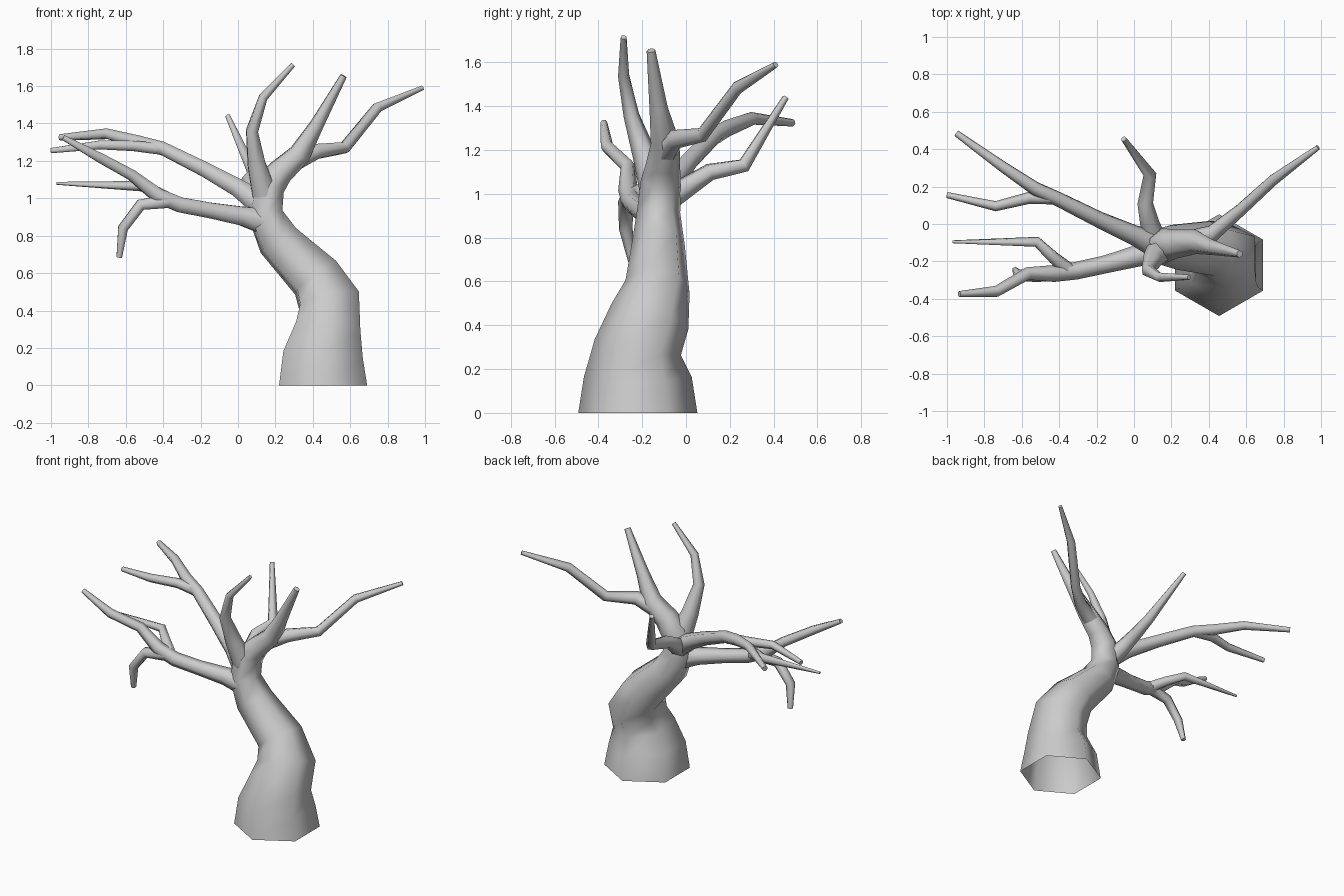
import bpy, bmesh, math
from mathutils import Vector

SIDES = 6


def limb(name, path):
    """Tapered six-sided tube through (x, y, z, radius) stations, closed at the tip."""
    pts = [Vector(p[:3]) for p in path]
    bm = bmesh.new()
    rings = []
    u = Vector((0, 1, 0))
    for i, p in enumerate(pts):
        a = (p - pts[i - 1]).normalized() if i > 0 else Vector()
        b = (pts[i + 1] - p).normalized() if i < len(pts) - 1 else Vector()
        t = (a + b).normalized()
        u = (u - t * u.dot(t)).normalized()
        v = t.cross(u)
        r = path[i][3]
        rings.append([bm.verts.new(p + r * (math.cos(k * math.tau / SIDES) * u
                                            + math.sin(k * math.tau / SIDES) * v))
                      for k in range(SIDES)])
    for lo, hi in zip(rings, rings[1:]):
        for k in range(SIDES):
            n = (k + 1) % SIDES
            bm.faces.new((lo[k], lo[n], hi[n], hi[k]))
    bm.faces.new(rings[-1])
    mesh = bpy.data.meshes.new(name)
    bm.to_mesh(mesh)
    bm.free()
    obj = bpy.data.objects.new(name, mesh)
    bpy.context.collection.objects.link(obj)
    bpy.ops.object.select_all(action='DESELECT')
    obj.select_set(True)
    bpy.context.view_layer.objects.active = obj
    bpy.ops.object.shade_smooth_by_angle(angle=math.radians(65))


# Trunk, open at the ground, running on into the tallest right-hand bough
limb("trunk", [
    (.455, -.22, 0, .272), (.455, -.22, .165, .246), (.48, -.22, .30, .2),
    (.49, -.165, .44, .185), (.415, -.13, .575, .15), (.215, -.125, .775, .122),
    (.145, -.125, .92, .1), (.165, -.115, 1.06, .092), (.225, -.105, 1.14, .078),
    (.33, -.095, 1.235, .066), (.42, -.125, 1.39, .042), (.565, -.16, 1.655, .02)])

# Right-hand bough reaching backwards
limb("right_bough", [
    (.27, -.10, 1.18, .06), (.42, -.05, 1.25, .045), (.57, .075, 1.27, .034),
    (.745, .235, 1.485, .03), (.985, .41, 1.59, .014)])

# Slender upright branch
limb("upright_branch", [
    (.14, -.14, 1.03, .075), (.10, -.19, 1.18, .055), (.075, -.25, 1.36, .036),
    (.135, -.285, 1.54, .026), (.295, -.285, 1.715, .014)])

# Branch at the back
limb("back_branch", [
    (.12, -.11, .96, .065), (.085, 0, 1.03, .052), (.06, .11, 1.10, .042),
    (.085, .265, 1.13, .035), (-.055, .455, 1.44, .015)])

# Upper left bough and its fork
limb("upper_left_bough", [
    (.15, -.125, .95, .08), (0, -.06, 1.055, .055), (-.18, .02, 1.155, .045),
    (-.40, .13, 1.265, .04), (-.53, .19, 1.30, .038), (-.70, .305, 1.345, .03),
    (-.95, .485, 1.325, .018)])
limb("upper_left_fork", [
    (-.42, .14, 1.265, .036), (-.56, .14, 1.28, .032), (-.74, .095, 1.285, .027),
    (-1.0, .155, 1.255, .016)])

# Lower left bough with a side twig and a drooping twig
limb("lower_left_bough", [
    (.17, -.13, .87, .085), (.02, -.17, .905, .058), (-.15, -.215, .935, .048),
    (-.31, -.25, .965, .047), (-.43, -.265, 1.015, .045), (-.57, -.265, 1.125, .034),
    (-.735, -.36, 1.215, .03), (-.935, -.375, 1.325, .016)])
limb("side_twig", [
    (-.35, -.245, .985, .04), (-.43, -.18, 1.03, .034), (-.52, -.095, 1.065, .029),
    (-.97, -.095, 1.08, .008)])
limb("drooping_twig", [
    (-.37, -.26, .985, .042), (-.52, -.275, .965, .035), (-.615, -.275, .84, .031),
    (-.635, -.245, .685, .017)])
